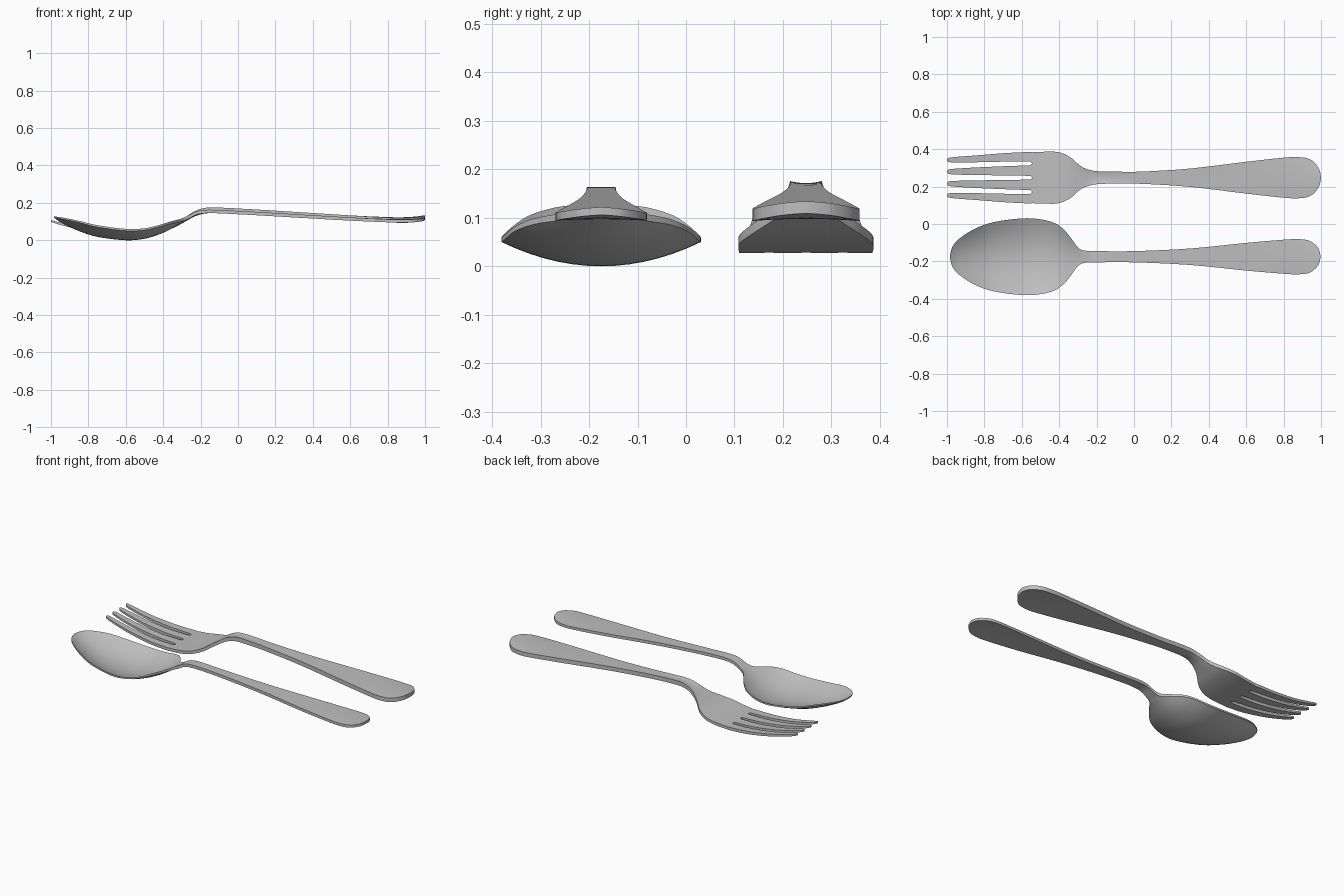
import bpy, bmesh

if "Cube" in bpy.data.objects:
    bpy.data.objects.remove(bpy.data.objects["Cube"], do_unlink=True)

steel = bpy.data.materials.new("brushed_steel")
steel.use_nodes = True
COLOUR = (0.52, 0.52, 0.52, 1)
steel.diffuse_color = COLOUR
bsdf = steel.node_tree.nodes["Principled BSDF"]
bsdf.inputs["Base Color"].default_value = COLOUR
bsdf.inputs["Roughness"].default_value = 0.5


def spline(rows, steps=4):
    """Smooth curve through every row of values."""
    out = []
    for i in range(len(rows) - 1):
        p1, p2 = rows[i], rows[i + 1]
        p0, p3 = rows[max(i - 1, 0)], rows[min(i + 2, len(rows) - 1)]
        for k in range(steps):
            t = k / steps
            out.append([0.5 * (2 * b + (c - a) * t + (2 * a - 5 * b + 4 * c - d) * t * t
                               + (3 * b - a - 3 * c + d) * t ** 3)
                        for a, b, c, d in zip(p0, p1, p2, p3)])
    out.append(list(rows[-1]))
    return out


def loft(bm, rows, columns, centre=lambda r: 0.0):
    """Skin a thin shell: each row is x, half width, top z, rim lift, thickness."""
    rings = []
    for r in rows:
        x, w, z, lift, t = r[:5]
        w, y = max(w, 0), centre(r)
        top = [bm.verts.new((x, y + v * w, z + lift * v * v)) for v in columns]
        under = [bm.verts.new((x, y + v * w, z + lift * v * v - t)) for v in reversed(columns)]
        rings.append(top + under)
    n = len(rings[0])
    for a, b in zip(rings, rings[1:]):
        for i in range(n):
            j = (i + 1) % n
            bm.faces.new((a[i], a[j], b[j], b[i]))
    # Close the blunt, zero-width tip by welding afterwards
    return rings


def finish(bm, name, y):
    bmesh.ops.remove_doubles(bm, verts=bm.verts, dist=0.0001)
    bmesh.ops.recalc_face_normals(bm, faces=bm.faces)
    mesh = bpy.data.meshes.new(name)
    bm.to_mesh(mesh)
    bm.free()
    mesh.materials.append(steel)
    ob = bpy.data.objects.new(name, mesh)
    bpy.context.collection.objects.link(ob)
    ob.location.y = y
    bpy.ops.object.select_all(action="DESELECT")
    ob.select_set(True)
    bpy.context.view_layer.objects.active = ob
    bpy.ops.object.shade_smooth_by_angle(angle=0.7)


# Spoon: bowl, neck and flared handle (x, half width, top z, rim lift, thickness)
SPOON = [
    (-0.985, 0.000, 0.128, 0.000, 0.006),
    (-0.970, 0.055, 0.117, 0.009, 0.007),
    (-0.930, 0.100, 0.094, 0.026, 0.008),
    (-0.850, 0.150, 0.058, 0.046, 0.009),
    (-0.750, 0.185, 0.028, 0.052, 0.010),
    (-0.600, 0.205, 0.010, 0.051, 0.010),
    (-0.500, 0.200, 0.018, 0.046, 0.010),
    (-0.420, 0.178, 0.042, 0.040, 0.010),
    (-0.370, 0.140, 0.066, 0.032, 0.012),
    (-0.330, 0.090, 0.091, 0.017, 0.014),
    (-0.300, 0.050, 0.111, 0.006, 0.016),
    (-0.265, 0.033, 0.133, 0.000, 0.018),
    (-0.190, 0.030, 0.162, 0.000, 0.018),
    (0.000, 0.030, 0.157, 0.000, 0.018),
    (0.300, 0.044, 0.140, 0.000, 0.018),
    (0.600, 0.074, 0.122, 0.000, 0.017),
    (0.800, 0.091, 0.114, -0.002, 0.016),
    (0.880, 0.094, 0.113, -0.003, 0.016),
    (0.940, 0.085, 0.115, -0.003, 0.016),
    (0.980, 0.053, 0.119, -0.002, 0.016),
    (0.993, 0.026, 0.121, -0.001, 0.016),
    (0.997, 0.000, 0.122, 0.000, 0.016),
]
bm = bmesh.new()
loft(bm, spline(SPOON), [i / 7 for i in range(-7, 8)])
finish(bm, "spoon", -0.175)

# Fork: head behind the slots, neck and flared handle
H = 0.136
FORK = [
    (-0.545, H, 0.046, 0.000, 0.018),
    (-0.470, 0.139, 0.052, 0.000, 0.018),
    (-0.400, 0.136, 0.066, 0.000, 0.018),
    (-0.340, 0.109, 0.088, 0.000, 0.020),
    (-0.285, 0.062, 0.120, 0.002, 0.022),
    (-0.230, 0.040, 0.152, 0.004, 0.024),
    (-0.170, 0.033, 0.169, 0.005, 0.025),
    (-0.080, 0.032, 0.171, 0.003, 0.025),
    (0.050, 0.033, 0.167, 0.000, 0.025),
    (0.300, 0.049, 0.152, 0.000, 0.025),
    (0.600, 0.085, 0.133, 0.000, 0.025),
    (0.800, 0.107, 0.124, -0.003, 0.025),
    (0.880, 0.110, 0.123, -0.005, 0.025),
    (0.940, 0.099, 0.126, -0.005, 0.025),
    (0.980, 0.063, 0.131, -0.003, 0.025),
    (0.995, 0.030, 0.133, -0.001, 0.025),
    (1.000, 0.000, 0.134, 0.000, 0.025),
]
# Tine heights shared by all four: x, top z, thickness
TINE = [(-0.545, 0.046, 0.018), (-0.550, 0.046, 0.018), (-0.565, 0.046, 0.018),
        (-0.680, 0.050, 0.017), (-0.820, 0.067, 0.015), (-0.930, 0.090, 0.013),
        (-0.985, 0.104, 0.011), (-0.997, 0.107, 0.010), (-1.000, 0.108, 0.010)]
# Offset and half width along an inner and an outer tine
INNER = [(0.28 * H, 0.28 * H), (0.038, 0.031), (0.038, 0.028), (0.037, 0.025),
         (0.035, 0.021), (0.033, 0.017), (0.032, 0.013), (0.032, 0.007), (0.032, 0)]
OUTER = [(0.78 * H, 0.22 * H), (0.110, 0.027), (0.112, 0.0255), (0.109, 0.023),
         (0.102, 0.019), (0.097, 0.016), (0.095, 0.012), (0.095, 0.007), (0.095, 0)]

bm = bmesh.new()
half = [0.28, 0.56, 0.78, 1.0]
loft(bm, spline(FORK), [-v for v in reversed(half)] + [0.0] + half)
for plan in (INNER, OUTER):
    rows = spline([(x, w, z, 0, t, c) for (x, z, t), (c, w) in zip(TINE, plan)], 3)
    for side in (1, -1):
        loft(bm, rows, [-1, 0, 1], lambda r: side * r[5])
finish(bm, "fork", 0.2475)
